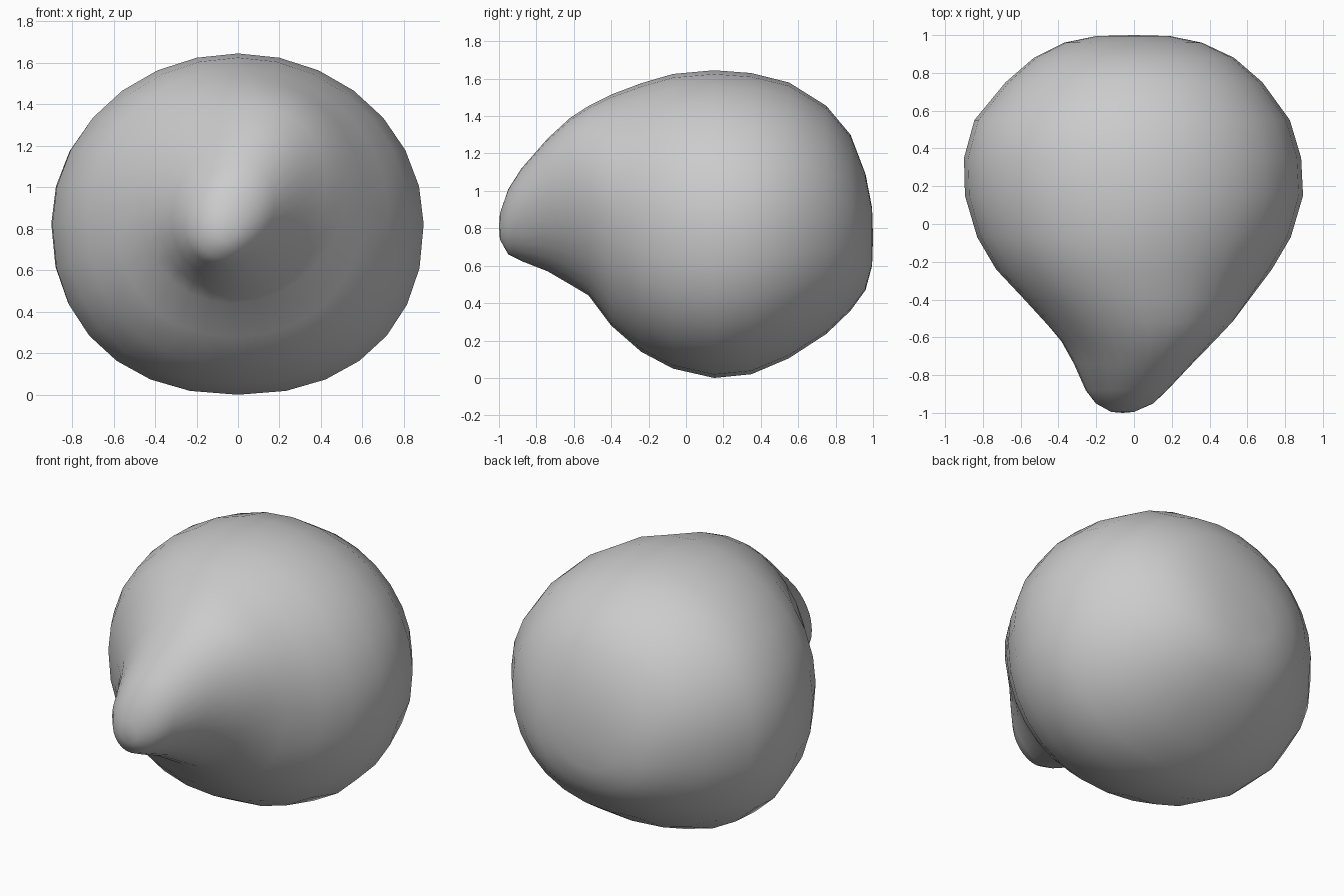
import bpy, bmesh
from math import sin, cos, pi

# Cross-sections along y: y, left x, right x, bottom z, top z, sideways lean
SECTIONS = [
    (-0.995, -0.12, 0.00, 0.74, 0.88, 0.0),
    (-0.95, -0.20, 0.10, 0.66, 1.01, 0.15),
    (-0.88, -0.25, 0.17, 0.625, 1.12, 0.2),
    (-0.74, -0.31, 0.30, 0.57, 1.28, 0.2),
    (-0.62, -0.38, 0.42, 0.50, 1.39, 0.15),
    (-0.52, -0.47, 0.52, 0.44, 1.455, 0.1),
    (-0.40, -0.58, 0.61, 0.28, 1.515, 0.05),
    (-0.24, -0.73, 0.73, 0.14, 1.575, 0.0),
    (-0.07, -0.83, 0.83, 0.05, 1.625, 0.0),
    (0.15, -0.895, 0.895, 0.00, 1.645, 0.0),
    (0.35, -0.90, 0.885, 0.02, 1.63, 0.0),
    (0.55, -0.845, 0.825, 0.105, 1.58, 0.0),
    (0.75, -0.68, 0.68, 0.235, 1.455, 0.0),
    (0.88, -0.53, 0.53, 0.36, 1.30, 0.0),
    (0.96, -0.37, 0.36, 0.47, 1.09, 0.0),
    (0.995, -0.20, 0.19, 0.60, 0.91, 0.0),
]
SIDES = 28


def spow(v, e):
    return abs(v) ** e * (1 if v >= 0 else -1)


bm = bmesh.new()
rings = []
for y, xl, xr, zb, zt, lean in SECTIONS:
    cx, cz = (xl + xr) / 2, (zb + zt) / 2
    rx, rz = (xr - xl) / 2, (zt - zb) / 2
    ring = []
    for i in range(SIDES):
        a = 2 * pi * i / SIDES
        # the underside of the body is a little fuller than the top
        e = 0.9 if sin(a) < 0 and y > -0.45 else 1.0
        dz = rz * spow(sin(a), e)
        ring.append(bm.verts.new((cx + rx * spow(cos(a), e) + lean * dz, y, cz + dz)))
    rings.append(ring)

# Skin between sections
for r0, r1 in zip(rings, rings[1:]):
    for i in range(SIDES):
        j = (i + 1) % SIDES
        bm.faces.new((r0[i], r0[j], r1[j], r1[i]))

# Rounded tip and back
for ring, pole in ((rings[0], (-0.06, -1.0, 0.81)), (rings[-1], (0, 1.0, 0.75))):
    p = bm.verts.new(pole)
    for i in range(SIDES):
        bm.faces.new((ring[i], ring[(i + 1) % SIDES], p))

bmesh.ops.recalc_face_normals(bm, faces=bm.faces)
for f in bm.faces:
    f.smooth = True
mesh = bpy.data.meshes.new("pointed_body")
bm.to_mesh(mesh)
bm.free()
body = bpy.data.objects.new("pointed_body", mesh)
bpy.context.collection.objects.link(body)
